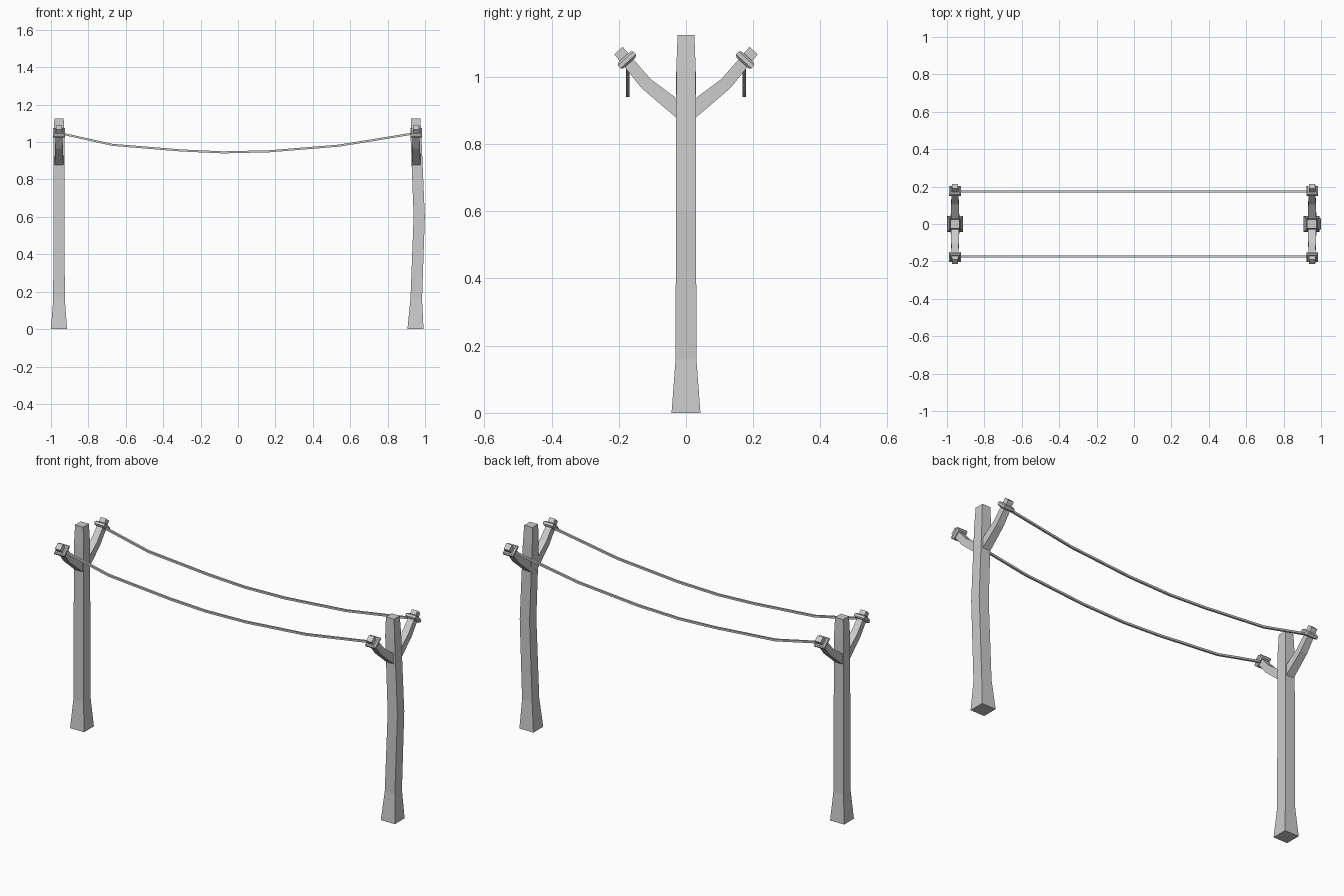
import bpy, bmesh
from math import radians, sin, cos
from mathutils import Vector

if "Cube" in bpy.data.objects:
    bpy.data.objects.remove(bpy.data.objects["Cube"])

def loft(name, sections, mirror_y=False):
    """Square-section body; each section is (centre, half axis u, half axis v)."""
    bm = bmesh.new()
    rings = []
    for c, u, v in sections:
        c, u, v = Vector(c), Vector(u), Vector(v)
        rings.append([bm.verts.new(c + a * u + b * v)
                      for a, b in ((-1, -1), (1, -1), (1, 1), (-1, 1))])
    for r0, r1 in zip(rings, rings[1:]):
        for i in range(4):
            j = (i + 1) % 4
            bm.faces.new((r0[i], r0[j], r1[j], r1[i]))
    bm.faces.new(rings[0][::-1])
    bm.faces.new(rings[-1])
    bmesh.ops.recalc_face_normals(bm, faces=bm.faces)
    mesh = bpy.data.meshes.new(name)
    bm.to_mesh(mesh)
    bm.free()
    ob = bpy.data.objects.new(name, mesh)
    bpy.context.collection.objects.link(ob)
    if mirror_y:
        m = ob.modifiers.new("mirror", 'MIRROR')
        m.use_axis = (False, True, False)
    return ob

def post(name, profile):
    loft(name, [((x, 0, z), (h, 0, 0), (0, h, 0)) for x, z, h in profile])

def tilted(x, y, z, hx, hv, deg):
    """Section standing square to a direction tilted deg above +y."""
    a = radians(deg)
    return ((x, y, z), (hx, 0, 0), (0, -sin(a) * hv, cos(a) * hv))

# Posts: the left one straight, the right one bowed
post("left_post", [(-.957, 0, .043), (-.957, .16, .031), (-.957, .6, .030),
                   (-.957, 1.02, .029), (-.957, 1.125, .025)])
post("right_post", [(.949, 0, .043), (.953, .16, .031), (.969, .6, .030),
                    (.955, .95, .029), (.952, 1.02, .029), (.950, 1.125, .025)])

for side, x in (("left", -.957), ("right", .952)):
    # Kinked arms on both sides of the post
    loft(side + "_arms", [tilted(x, .0, .885, .024, .024, 38),
                          tilted(x, .119, .98, .020, .019, 45),
                          tilted(x, .201, 1.078, .017, .0165, 48)], True)
    # Bevelled square insulator collars
    a = radians(48)
    loft(side + "_insulators",
         [tilted(x, .176 + t * cos(a), 1.05 + t * sin(a), h, h, 48)
          for t, h in ((-.012, .024), (-.006, .031), (.006, .031), (.012, .024))], True)

# Sagging wires
path = [(-.955, 1.048), (-.67, .985), (-.3, .955), (-.08, .945),
        (.17, .951), (.54, .981), (.952, 1.048)]
loft("wires", [((x, .173, z), (0, .0055, 0), (0, 0, .0055)) for x, z in path], True)
